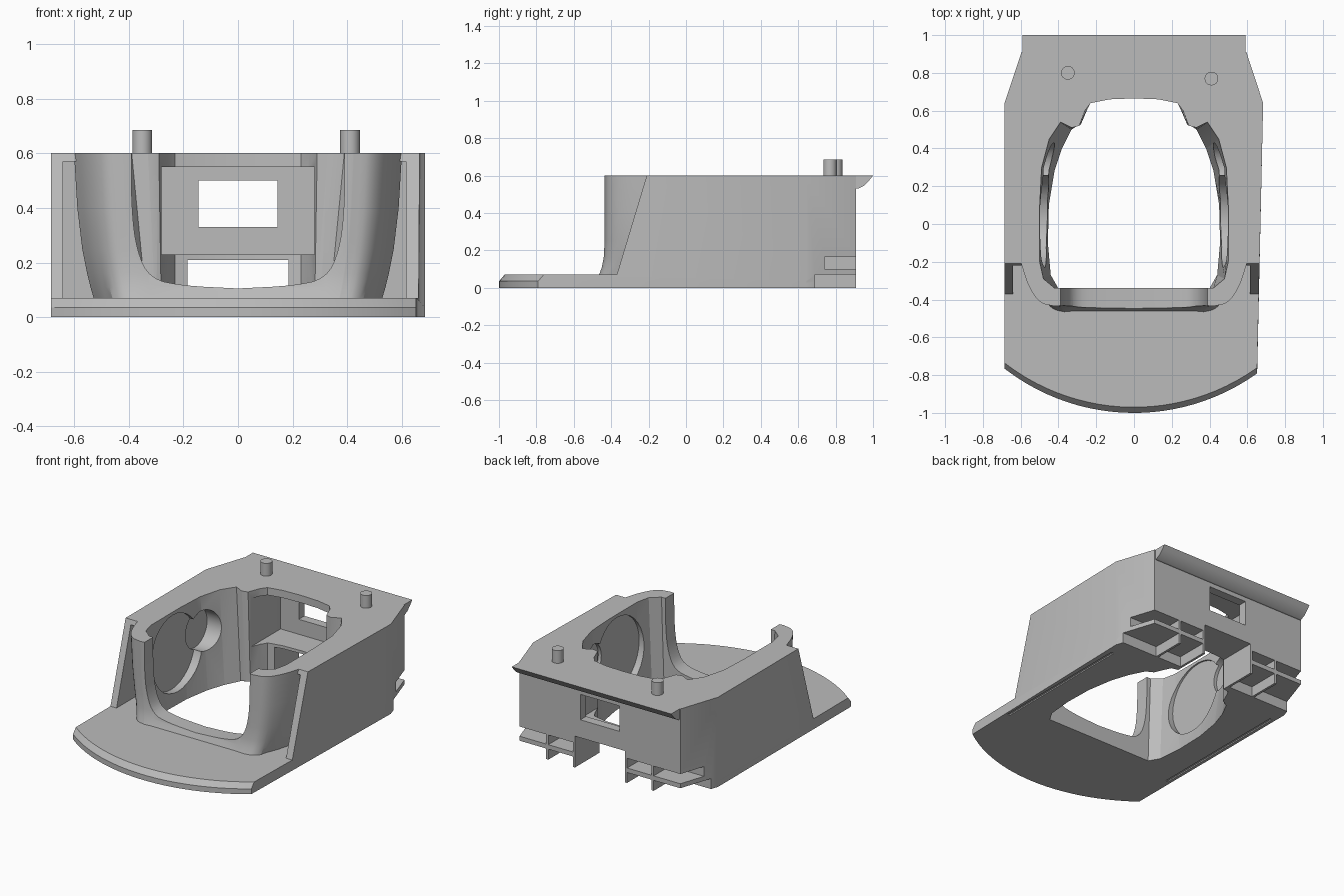
import bpy, bmesh, math

cube = bpy.data.objects.get("Cube")
if cube:
    bpy.data.objects.remove(cube)

grey = bpy.data.materials.new("plain_grey")
grey.use_nodes = True
colour = (0.5, 0.5, 0.5, 1)
grey.diffuse_color = colour
grey.node_tree.nodes["Principled BSDF"].inputs["Base Color"].default_value = colour


def loft(name, rings):
    """Skin a stack of equal-length rings and cap both ends."""
    bm = bmesh.new()
    loops = [[bm.verts.new(p) for p in ring] for ring in rings]
    n = len(loops[0])
    for a, b in zip(loops, loops[1:]):
        for i in range(n):
            j = (i + 1) % n
            bm.faces.new((a[i], a[j], b[j], b[i]))
    bm.faces.new(loops[0][::-1])
    bm.faces.new(loops[-1])
    bmesh.ops.recalc_face_normals(bm, faces=bm.faces)
    mesh = bpy.data.meshes.new(name)
    bm.to_mesh(mesh)
    bm.free()
    mesh.materials.append(grey)
    obj = bpy.data.objects.new(name, mesh)
    bpy.context.collection.objects.link(obj)
    return obj


def box(name, x0, x1, y0, y1, z0, z1):
    return loft(name, [[(x0, y0, z), (x1, y0, z), (x1, y1, z), (x0, y1, z)] for z in (z0, z1)])


def cylinder(name, axis, centre, r, a, b, n=32):
    rings = []
    for t in (a, b):
        ring = []
        for i in range(n):
            u = centre[0] + r * math.cos(math.tau * i / n)
            v = centre[1] + r * math.sin(math.tau * i / n)
            ring.append((u, v, t) if axis == "z" else (t, u, v))
        rings.append(ring)
    return loft(name, rings)


def mirrored(half):
    """Complete a half outline that runs from x = 0 to x = 0."""
    return half + [(-x, y) for x, y in half[::-1] if x > 0]


def rounded(pts, times=2):
    """Corner cutting on an open line, ends kept."""
    for _ in range(times):
        out = [pts[0]]
        for (ax, ay), (bx, by) in zip(pts, pts[1:]):
            out += [(ax * .75 + bx * .25, ay * .75 + by * .25),
                    (ax * .25 + bx * .75, ay * .25 + by * .75)]
        pts = out + [pts[-1]]
    return pts


def combine(target, tool, operation):
    mod = target.modifiers.new("bool", "BOOLEAN")
    mod.operation = operation
    mod.solver = "EXACT"
    mod.object = tool
    bpy.context.view_layer.objects.active = target
    bpy.ops.object.modifier_apply(modifier=mod.name)
    bpy.data.objects.remove(tool)


def right_x(y):
    return 0.652 + (y + 0.77) * 0.0225


LEFT = -0.685
R = 1.12

# Base plate with curved, chamfered front
front = [LEFT + (right_x(-0.77) - LEFT) * i / 24 for i in range(25)]


def base_ring(z, inset):
    arc = [(x, -1 + R - math.sqrt(R * R - x * x) + inset, z) for x in front]
    return arc + [(right_x(.64), .64, z), (.595, .91, z), (-.595, .91, z), (LEFT, .64, z)]


shell = loft("housing_shell", [base_ring(0, 0), base_ring(.035, 0), base_ring(.07, .03)])


# Raised body with sloping front ends
def body_ring(z, y):
    return [(LEFT, y, z), (right_x(y), y, z), (right_x(.64), .64, z),
            (.595, .91, z), (-.595, .91, z), (LEFT, .64, z)]


body = loft("body", [body_ring(.02, -.385), body_ring(.6, -.21)])
combine(body, box("hollow", -.64, .615, -.6, .2, .07, .57), "DIFFERENCE")
combine(shell, body, "UNION")

# Overhanging rear lip
lip = [(.88, .6), (.88, .53), (.92, .53), (.95, .545), (.98, .575), (1, .6)]
combine(shell, loft("rear_lip", [[(x, y, z) for y, z in lip] for x in (-.59, .59)]), "UNION")

# Flared tub with a rounded front
tub_half = [(0, -.43), (.36, -.43)] + rounded(
    [(.42, -.435), (.5, -.42), (.56, -.33), (.6, -.2)]) + [(.6, .25), (0, .25)]
tub_rings = []
for z, s, flare in [(.03, .87, .035), (.07, .88, .03), (.11, .9, .015), (.16, .92, .005),
                    (.25, .95, 0), (.4, .98, 0), (.6, 1, 0)]:
    tub_rings.append([(x * s, y - (flare if y < -.38 else 0), z) for x, y in mirrored(tub_half)])
combine(shell, loft("tub", tub_rings), "UNION")

# Main cavity, narrowing toward the floor
top = [(0, .665), (.13, .66), (.23, .64), (.26, .6), (.29, .52), (.33, .51), (.39, .54),
       (.45, .45), (.49, .3), (.5, .1), (.5, -.2), (.48, -.29), (.42, -.34), (0, -.34)]
low = [(0, .665), (.13, .66), (.23, .64), (.25, .6), (.28, .53), (.3, .52), (.33, .5),
       (.38, .4), (.42, .28), (.45, .1), (.455, -.1), (.44, -.27), (.4, -.34), (0, -.34)]
cavity = loft("cavity", [[(x, y, z) for x, y in mirrored(o)] for o, z in ((low, -.01), (top, .61))])
combine(shell, cavity, "DIFFERENCE")

# U-shaped opening in the tub front
u_half = rounded([(0, .105), (.2, .115), (.32, .14), (.37, .24), (.39, .4), (.39, .65)])
u_outline = mirrored(u_half)
combine(shell, loft("u_opening", [[(x, y, z) for x, z in u_outline] for y in (-.7, -.25)]),
        "DIFFERENCE")

# Round recesses in the tub sides
for s in (-1, 1):
    for centre, r, depth in (((.3, .38), .13, .53), ((.02, .33), .25, .508)):
        combine(shell, cylinder("recess", "x", centre, r, s * .4, s * depth), "DIFFERENCE")

# Rear pocket, window, cable slot, stepped rear notches, floor grooves
for cut in [(-.28, .28, .5, .85, .23, .55), (-.145, .145, .6, 1.1, .33, .5),
            (-.185, .185, .5, 1.1, -.02, .21), (-.8, .8, .74, 1.1, .1, .165),
            (-.8, .8, .69, 1.1, -.02, .07), (-.665, -.645, -.46, .55, -.02, .008),
            (.625, .645, -.46, .55, -.02, .008)]:
    combine(shell, box("cutter", *cut), "DIFFERENCE")

# Rear support fins
for side, s in (("right", -1), ("left", 1)):
    for kind, x in (("inner", .193), ("outer", .39)):
        box(side + "_" + kind + "_fin", s * x - .008, s * x + .008, .68, .91, 0, .17)

# Locating pegs
for side, centre in (("right", (-.35, .8)), ("left", (.41, .77))):
    cylinder(side + "_peg", "z", centre, .036, .58, .685)

# Smooth the curved walls, keep edges sharp
for obj in bpy.context.collection.objects:
    if obj.type == "MESH" and grey.name in obj.data.materials:
        bpy.ops.object.select_all(action="DESELECT")
        obj.select_set(True)
        bpy.context.view_layer.objects.active = obj
        bpy.ops.object.shade_smooth_by_angle(angle=math.radians(25))
